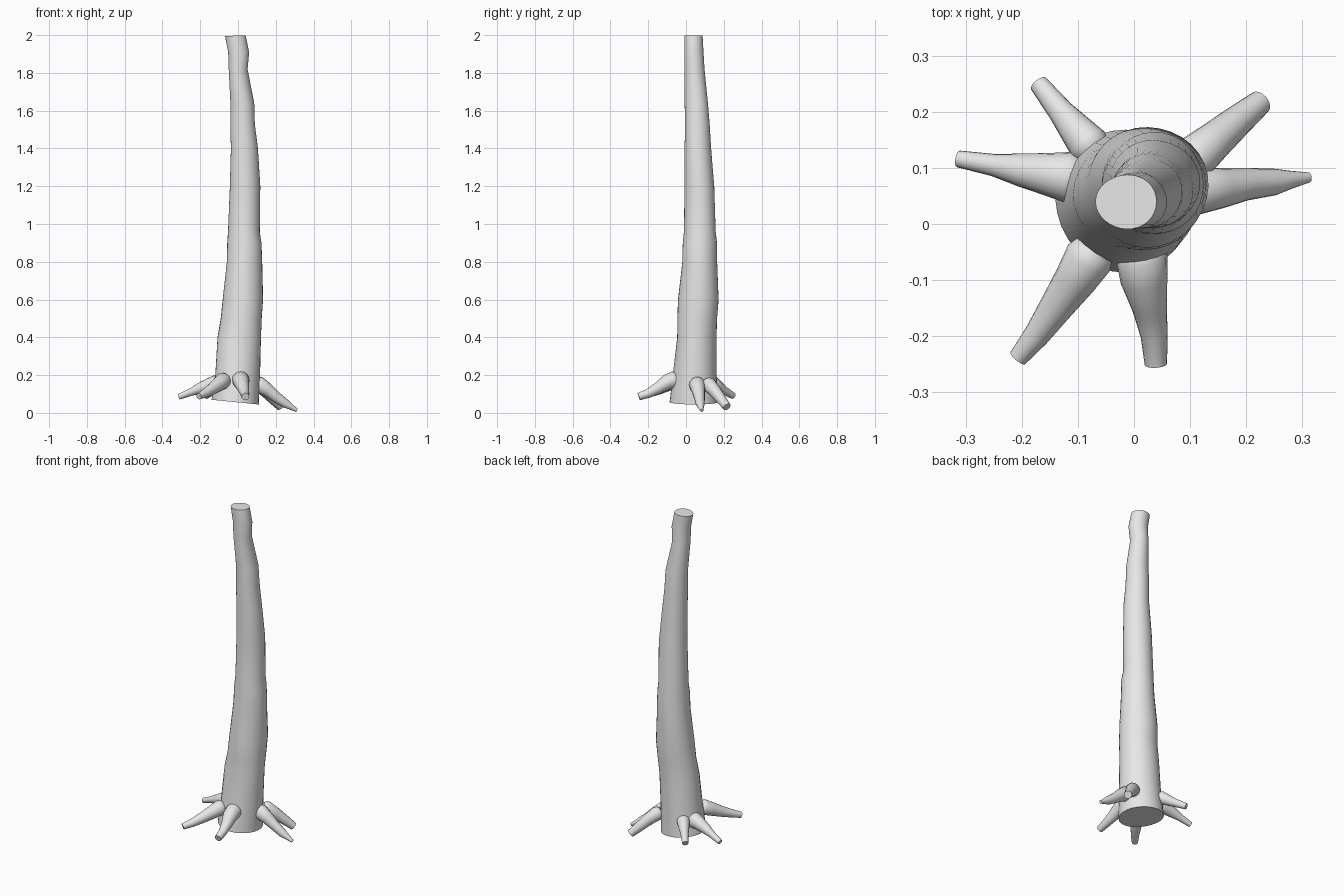
import bpy
import bmesh
import math
from mathutils import Vector

cube = bpy.data.objects.get("Cube")
if cube:
    bpy.data.objects.remove(cube, do_unlink=True)

GREY = (0.8, 0.8, 0.8, 1)
bark = bpy.data.materials.new("pale grey bark")
bark.use_nodes = True
bark.diffuse_color = GREY
bark.node_tree.nodes["Principled BSDF"].inputs["Base Color"].default_value = GREY


def loft(name, rings):
    """Skin a list of equally long point rings and cap both ends."""
    bm = bmesh.new()
    loops = [[bm.verts.new(p) for p in ring] for ring in rings]
    n = len(loops[0])
    for low, high in zip(loops, loops[1:]):
        for i in range(n):
            j = (i + 1) % n
            bm.faces.new((low[i], low[j], high[j], high[i]))
    bm.faces.new(loops[0][::-1])
    bm.faces.new(loops[-1])
    bmesh.ops.recalc_face_normals(bm, faces=bm.faces)
    mesh = bpy.data.meshes.new(name)
    bm.to_mesh(mesh)
    bm.free()
    mesh.materials.append(bark)
    obj = bpy.data.objects.new(name, mesh)
    bpy.context.collection.objects.link(obj)
    bpy.ops.object.select_all(action="DESELECT")
    obj.select_set(True)
    bpy.context.view_layer.objects.active = obj
    bpy.ops.object.shade_smooth_by_angle(angle=math.radians(40))
    return obj


# Trunk outline: height, x extent, y extent
OUTLINE = [
    (0.057, -0.14, 0.11, -0.085, 0.17),
    (0.2, -0.122, 0.115, -0.07, 0.162),
    (0.4, -0.108, 0.122, -0.048, 0.16),
    (0.5, -0.09, 0.127, -0.045, 0.165),
    (0.6, -0.082, 0.132, -0.041, 0.174),
    (0.8, -0.06, 0.127, -0.02, 0.164),
    (0.9, -0.056, 0.125, -0.018, 0.163),
    (0.96, -0.052, 0.116, -0.01, 0.158),
    (1.2, -0.044, 0.117, -0.007, 0.15),
    (1.4, -0.038, 0.105, -0.008, 0.132),
    (1.53, -0.04, 0.09, -0.006, 0.125),
    (1.64, -0.04, 0.086, -0.006, 0.117),
    (1.82, -0.05, 0.05, -0.008, 0.098),
    (1.91, -0.052, 0.059, -0.01, 0.092),
    (1.997, -0.068, 0.041, -0.009, 0.088),
]


def trunk_ring(k, z, x0, x1, y0, y1, sides=32):
    tilt = -0.1 if k == 0 else 0.03 if z > 1.95 else 0
    ring = []
    for i in range(sides):
        a = math.tau * i / sides
        # gentle lumps that wander with height
        lump = 1 + 0.015 * math.sin(3 * a + k * 1.7)
        dx = (x1 - x0) / 2 * math.cos(a) * lump
        dy = (y1 - y0) / 2 * math.sin(a) * lump
        ring.append(((x0 + x1) / 2 + dx, (y0 + y1) / 2 + dy, z + tilt * dx))
    return ring


loft("trunk", [trunk_ring(k, *row) for k, row in enumerate(OUTLINE)])


def root(name, path, radii, sides=16):
    """Tapering tube with a rounded shoulder buried in the trunk."""
    pts = [Vector(p) for p in path]
    axis = (pts[1] - pts[0]).normalized()
    pts = [pts[0] - axis * radii[0] * 0.7, pts[0] - axis * radii[0] * 0.4] + pts
    radii = [radii[0] * 0.55, radii[0] * 0.85] + list(radii)
    rings = []
    for i, p in enumerate(pts):
        d = (pts[min(i + 1, len(pts) - 1)] - pts[max(i - 1, 0)]).normalized()
        u = d.cross(Vector((0, 0, 1))).normalized()
        v = u.cross(d)
        turns = [math.tau * s / sides for s in range(sides)]
        rings.append([p + (u * math.cos(t) + v * math.sin(t)) * radii[i] for t in turns])
    loft(name, rings)


# Six spreading roots
root("front_root", [(0.014, -0.06, 0.175), (0.018, -0.1, 0.162), (0.028, -0.15, 0.13),
                    (0.036, -0.2, 0.103), (0.039, -0.25, 0.086)],
     [0.046, 0.042, 0.031, 0.024, 0.02])
root("front_right_root", [(-0.08, -0.06, 0.17), (-0.105, -0.1, 0.15), (-0.14, -0.15, 0.125),
                          (-0.175, -0.2, 0.103), (-0.207, -0.239, 0.088)],
     [0.044, 0.038, 0.03, 0.023, 0.017])
root("right_root", [(-0.115, 0.083, 0.155), (-0.155, 0.089, 0.145), (-0.2, 0.096, 0.13),
                    (-0.25, 0.105, 0.11), (-0.313, 0.116, 0.085)],
     [0.046, 0.038, 0.03, 0.02, 0.015])
root("back_right_root", [(-0.08, 0.14, 0.16), (-0.105, 0.17, 0.14), (-0.13, 0.2, 0.12),
                         (-0.17, 0.25, 0.09)],
     [0.037, 0.03, 0.023, 0.017])
root("back_left_root", [(0.11, 0.12, 0.15), (0.145, 0.15, 0.118), (0.18, 0.18, 0.08),
                        (0.225, 0.217, 0.032)],
     [0.04, 0.034, 0.029, 0.022])
root("left_root", [(0.11, 0.06, 0.15), (0.155, 0.064, 0.122), (0.2, 0.071, 0.085),
                   (0.25, 0.075, 0.05), (0.28, 0.079, 0.032), (0.312, 0.083, 0.013)],
     [0.044, 0.036, 0.029, 0.024, 0.016, 0.009])
